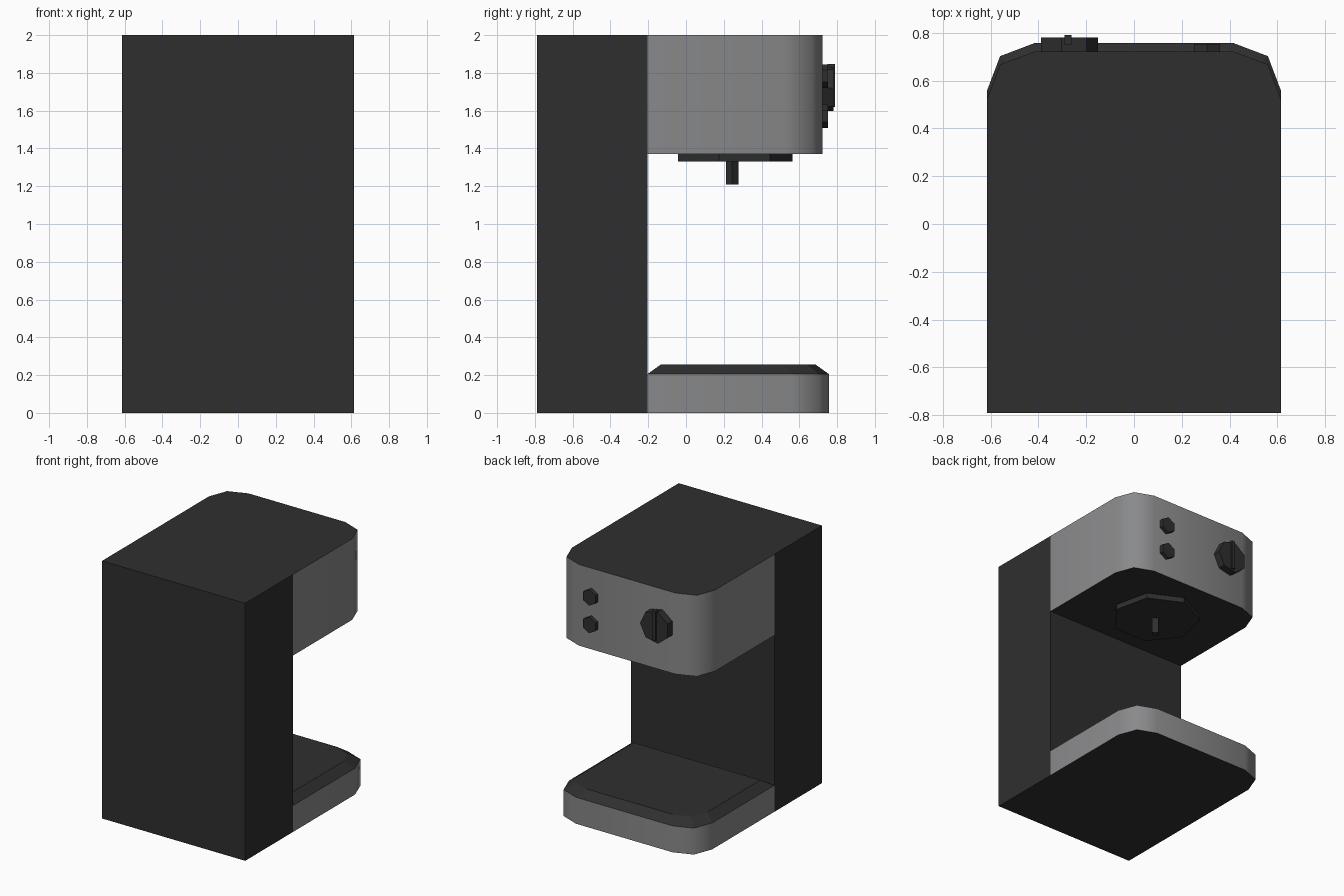
import bpy, bmesh, math
from mathutils import Matrix, Vector

if "Cube" in bpy.data.objects:
    bpy.data.objects.remove(bpy.data.objects["Cube"])


def material(name, rgb):
    m = bpy.data.materials.new(name)
    m.diffuse_color = (*rgb, 1)
    m.use_nodes = True
    m.node_tree.nodes["Principled BSDF"].inputs["Base Color"].default_value = m.diffuse_color
    return m


DARK = material("charcoal plastic", (0.028, 0.028, 0.028))
GREY = material("brushed grey", (0.25, 0.252, 0.258))


def finish(name, bm, mats):
    bmesh.ops.recalc_face_normals(bm, faces=bm.faces)
    me = bpy.data.meshes.new(name)
    bm.to_mesh(me)
    bm.free()
    for m in mats:
        me.materials.append(m)
    ob = bpy.data.objects.new(name, me)
    bpy.context.collection.objects.link(ob)
    return ob


def box(name, lo, hi, mat):
    bm = bmesh.new()
    lo, hi = Vector(lo), Vector(hi)
    bmesh.ops.create_cube(bm, size=1, matrix=Matrix.Translation((lo + hi) / 2)
                          @ Matrix.Diagonal((*(hi - lo), 1)))
    return finish(name, bm, [mat])


def prism(name, sides, r, centre, depth, axis, turn=0):
    """Low-poly cylinder centred on `centre`, along y or z."""
    bm = bmesh.new()
    rot = Matrix.Rotation(-math.pi / 2, 4, 'X') if axis == 'Y' else Matrix.Identity(4)
    ring = [bm.verts.new(Matrix.Translation(centre) @ rot @ Vector(
        (r * math.cos(turn + math.tau * i / sides),
         r * math.sin(turn + math.tau * i / sides), -depth / 2)))
        for i in range(sides)]
    face = bm.faces.new(ring)
    top = bmesh.ops.extrude_face_region(bm, geom=[face])["geom"]
    shift = rot @ Vector((0, 0, depth))
    bmesh.ops.translate(bm, vec=shift, verts=[v for v in top if isinstance(v, bmesh.types.BMVert)])
    return finish(name, bm, [DARK])


def rounded_block(name, front, z0, z1, raised=0):
    """Grey walls with rounded far corners, dark ends, optional sloped tray top."""
    half = [(0.615, -0.205), (0.615, front - 0.20), (0.56, front - 0.055), (0.415, front)]
    outline = half + [(-x, y) for x, y in reversed(half)]
    cy = (front - 0.205) / 2
    levels = [(z0, 1, 1), (z1, 1, 1)]
    if raised:
        levels.append((z1 + raised, 0.545 / 0.615, 1 - 0.07 / (front - cy)))
    bm = bmesh.new()
    rings = [[bm.verts.new((x * sx, cy + (y - cy) * sy, z)) for x, y in outline]
             for z, sx, sy in levels]
    n = len(outline)
    for a, b in zip(rings, rings[1:]):
        for i in range(n):
            j = (i + 1) % n
            bm.faces.new((a[i], a[j], b[j], b[i]))
    bm.faces.new(rings[0])
    bm.faces.new(rings[-1])
    ob = finish(name, bm, [GREY, DARK])
    # smooth upright walls are grey, everything else is flat and dark
    ob.data.shade_smooth()
    ob.data.set_sharp_from_angle(angle=math.radians(52))
    for p in ob.data.polygons:
        wall = abs(p.normal.z) < 0.1
        p.material_index = 0 if wall else 1
        p.use_smooth = wall
    return ob


# Main housing
box("column", (-0.615, -0.79, 0), (0.615, -0.205, 2), DARK)
rounded_block("brew_head", 0.722, 1.37, 2.0)
rounded_block("drip_base", 0.757, 0, 0.205, raised=0.05)

# Brewing outlet below the head
prism("brew_plate", 7, 0.32, (0, 0.245, 1.355), 0.05, 'Z', math.pi / 2)
prism("spout", 4, 0.033, (0, 0.244, 1.275), 0.13, 'Z')

# Controls
prism("dial", 7, 0.125, (-0.276, 0.745, 1.72), 0.07, 'Y')
box("dial_grip", (-0.291, 0.75, 1.62), (-0.262, 0.79, 1.848), DARK)
for i, z in enumerate((1.57, 1.783)):
    prism(f"button_{i + 1}", 6, 0.0625, (0.305, 0.73, z), 0.046, 'Y', math.pi / 2)
